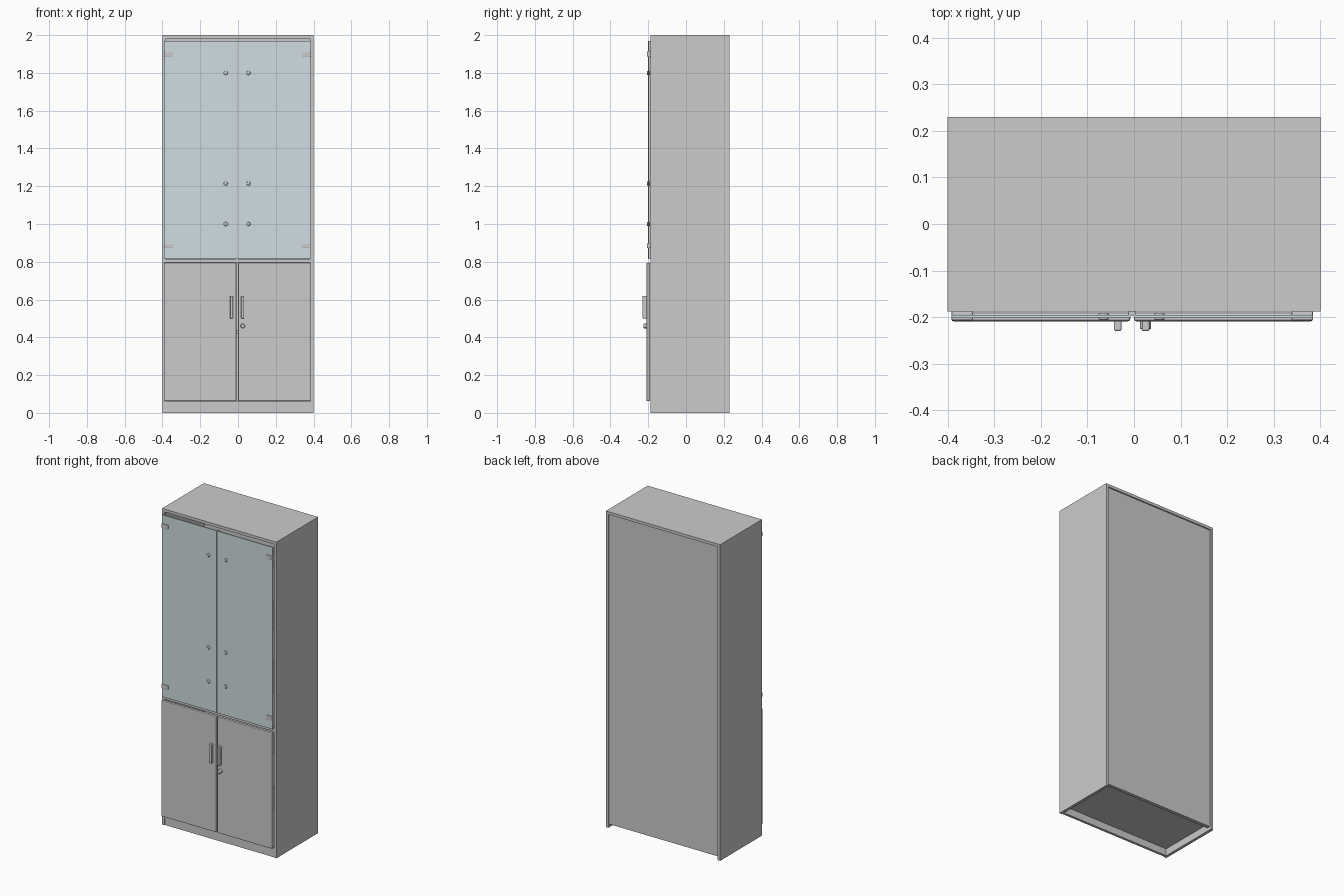
import bpy
from math import pi

if "Cube" in bpy.data.objects:
    bpy.data.objects.remove(bpy.data.objects["Cube"])

glass = bpy.data.materials.new("pale_glass")
glass.diffuse_color = (0.62, 0.73, 0.75, 1)
glass.use_nodes = True
glass.node_tree.nodes["Principled BSDF"].inputs["Base Color"].default_value = glass.diffuse_color


def box(name, x, y, z, bevel=0, segments=1, mat=None):
    """Box from (min, max) ranges on each axis."""
    bpy.ops.mesh.primitive_cube_add(size=1, location=[sum(r) / 2 for r in (x, y, z)])
    ob = bpy.context.object
    ob.name = name
    ob.scale = [r[1] - r[0] for r in (x, y, z)]
    bpy.ops.object.transform_apply(location=False, rotation=False, scale=True)
    if bevel:
        m = ob.modifiers.new("edge", "BEVEL")
        m.width, m.segments = bevel, segments
    if mat:
        ob.data.materials.append(mat)
    return ob


def knob(name, x, z, radius, y0, y1):
    """Short round pin pointing to the front."""
    bpy.ops.mesh.primitive_cylinder_add(vertices=24, radius=radius, depth=y1 - y0,
                                        location=(x, (y0 + y1) / 2, z), rotation=(pi / 2, 0, 0))
    ob = bpy.context.object
    ob.name = name
    m = ob.modifiers.new("edge", "BEVEL")
    m.width, m.segments, m.limit_method = radius * 0.25, 2, 'ANGLE'
    bpy.ops.object.shade_smooth_by_angle()


# carcass
F, B = -0.188, 0.23
INNER = (-0.382, 0.382)
box("left_side_panel", (-0.4, -0.382), (F, B), (0, 2))
box("right_side_panel", (0.382, 0.4), (F, B), (0, 2))
box("top_panel", INNER, (F, B), (1.982, 2))
box("back_panel", INNER, (0.212, 0.222), (0.02, 1.982))
box("bottom_panel", INNER, (F, 0.212), (0.045, 0.06))
box("middle_panel", INNER, (F, 0.212), (0.797, 0.815))
box("plinth", INNER, (F + 0.004, F + 0.02), (0, 0.045))
box("rear_plinth", INNER, (0.2, 0.212), (0.02, 0.045))

# inner shelves
for i, z in enumerate((0.42, 1.2, 1.59)):
    box(f"shelf_{i}", INNER, (-0.16, 0.212), (z, z + 0.018))

# strip behind the meeting glass doors
box("centre_strip", (-0.012, 0.004), (-0.198, F), (0.815, 1.97))

doors = {"left": ((-0.392, -0.008), -0.035, -0.065, (-0.392, -0.346)),
         "right": ((0.0, 0.384), 0.025, 0.055, (0.338, 0.384))}
for side, (span, handle_x, pin_x, clip) in doors.items():
    # lower solid door and pull handle
    box(f"{side}_lower_door", span, (-0.209, -0.19), (0.062, 0.795), 0.005, 2)
    box(f"{side}_handle", (handle_x - 0.008, handle_x + 0.008), (-0.23, -0.207),
        (0.5, 0.62), 0.004, 3)
    # glass door with hinge clips and pins
    box(f"{side}_glass_door", span, (-0.202, -0.195), (0.817, 1.968), mat=glass)
    for i, z in enumerate((0.885, 1.9)):
        box(f"{side}_hinge_clip_{i}", clip, (-0.207, -0.187), (z - 0.013, z + 0.013), 0.003, 2)
    for i, z in enumerate((1.0, 1.215, 1.8)):
        knob(f"{side}_glass_pin_{i}", pin_x, z, 0.011, -0.206, -0.191)

# lock on the right lower door
knob("door_lock", 0.025, 0.46, 0.012, -0.226, -0.207)
